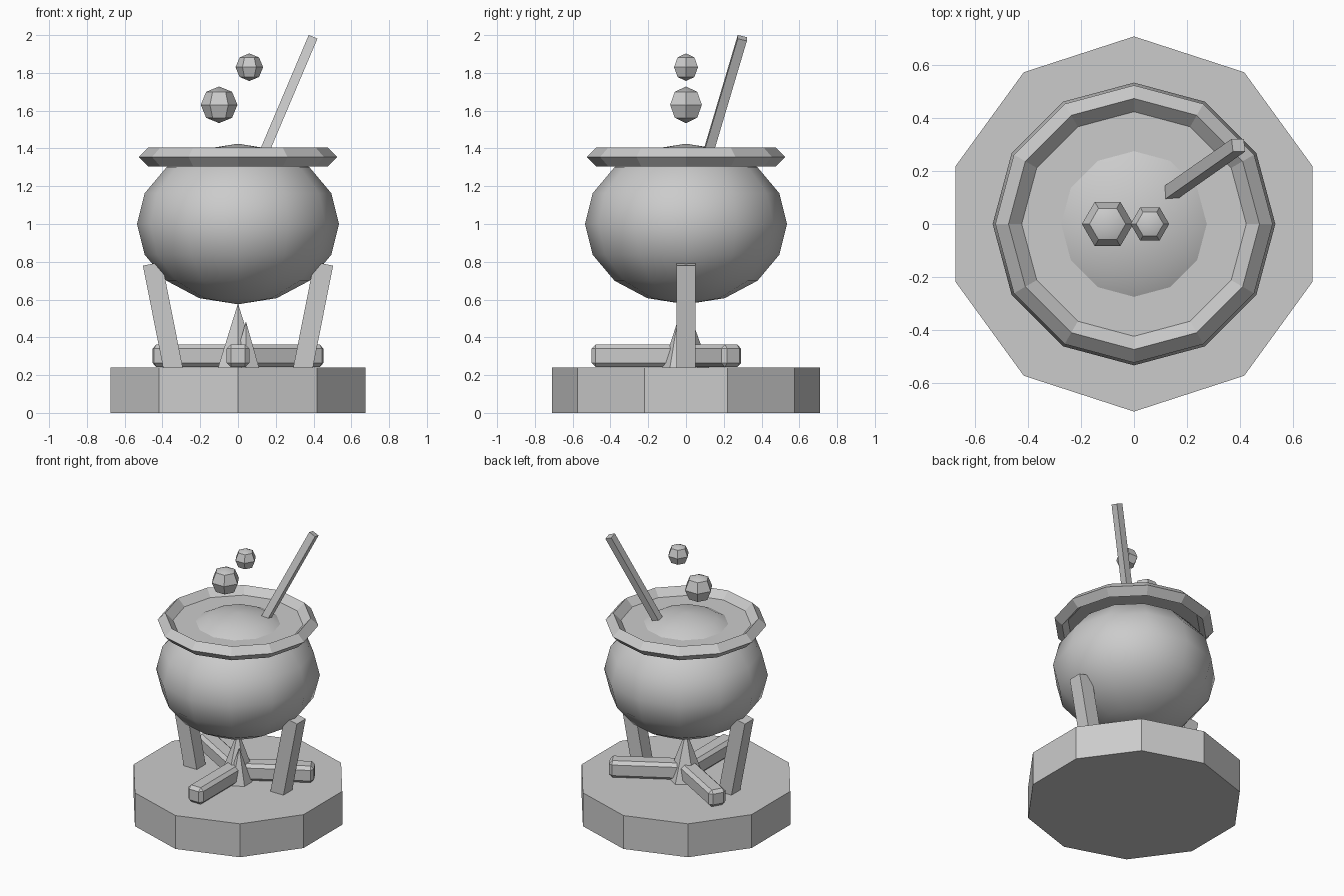
import bpy, math
from mathutils import Vector, Euler

old = bpy.data.objects.get("Cube")
if old:
    bpy.data.objects.remove(old, do_unlink=True)

GREY = (0.6, 0.6, 0.6, 1)
grey = bpy.data.materials.new("plain_grey")
grey.use_nodes = True
grey.diffuse_color = GREY
grey.node_tree.nodes["Principled BSDF"].inputs["Base Color"].default_value = GREY


def finish(obj, name, smooth=None):
    obj.name = name
    obj.data.name = name
    obj.data.materials.append(grey)
    if smooth:
        bpy.ops.object.shade_smooth_by_angle(angle=math.radians(smooth))
    return obj


def prism(name, sides, r1, r2, low, high, centre=(0, 0), turn=0.0):
    """Upright cylinder or cone with a corner on +y (plus turn)."""
    bpy.ops.mesh.primitive_cone_add(
        vertices=sides, radius1=r1, radius2=r2, depth=high - low,
        location=(centre[0], centre[1], (low + high) / 2), rotation=(0, 0, turn))
    return finish(bpy.context.object, name)


def ball(name, sides, rings, radius, height, centre, smooth):
    bpy.ops.mesh.primitive_uv_sphere_add(
        segments=sides, ring_count=rings, radius=1, location=centre,
        rotation=(0, 0, math.pi / 2))
    obj = bpy.context.object
    obj.scale = (radius, radius, height)
    return finish(obj, name, smooth)


def box(name, size, centre, rotation):
    bpy.ops.mesh.primitive_cube_add(size=1, location=centre, rotation=rotation)
    obj = bpy.context.object
    obj.scale = size
    bpy.ops.object.transform_apply(location=False, rotation=False, scale=True)
    return finish(obj, name)


# Stone base
prism("base", 10, 0.71, 0.71, 0, 0.24)

# Pot, its diamond-section rim and the surface of the brew
ball("pot", 12, 8, 0.535, 0.425, (0, 0, 1.0), 40)
bpy.ops.mesh.primitive_torus_add(
    major_segments=12, minor_segments=4, major_radius=0.475, minor_radius=0.05,
    location=(0, 0, 1.355))
rim = finish(bpy.context.object, "rim")
for poly in rim.data.polygons:
    poly.use_smooth = False
prism("brew_surface", 12, 0.45, 0.45, 1.345, 1.355)

# Two leaning legs
LEAN = math.radians(11.2)
for side, label in ((1, "left"), (-1, "right")):
    box(label + "_leg", (0.102, 0.1, 0.6),
        (side * 0.395, 0, 0.495), (0, side * LEAN, 0))

# Three bevelled logs fanned around the fire
for i in range(3):
    angle = math.radians(-90 + 120 * i)
    middle = Vector((math.cos(angle), math.sin(angle), 0)) * 0.26
    log = box("log_%d" % (i + 1), (0.48, 0.12, 0.12),
              (middle.x, middle.y, 0.302), (0, 0, angle))
    bevel = log.modifiers.new("Bevel", "BEVEL")
    bevel.width = 0.022
    bevel.segments = 1

# Flames
prism("large_flame", 6, 0.122, 0, 0.24, 0.58)
prism("small_flame", 6, 0.08, 0, 0.24, 0.485, (0.042, -0.045))

# Stirring stick leaning out of the brew
tilt = Euler((math.radians(-15.3), math.radians(23), 0))
along = tilt.to_matrix() @ Vector((0, 0, 1))
tip = Vector((0.395, 0.298, 1.985))
LENGTH = 0.74
box("stirring_stick", (0.05, 0.05, LENGTH), tip - along * LENGTH / 2, tilt)

# Floating bubbles
ball("large_bubble", 6, 4, 0.097, 0.097, (-0.1, 0, 1.631), 30)
ball("small_bubble", 6, 4, 0.073, 0.073, (0.06, 0, 1.83), 30)
